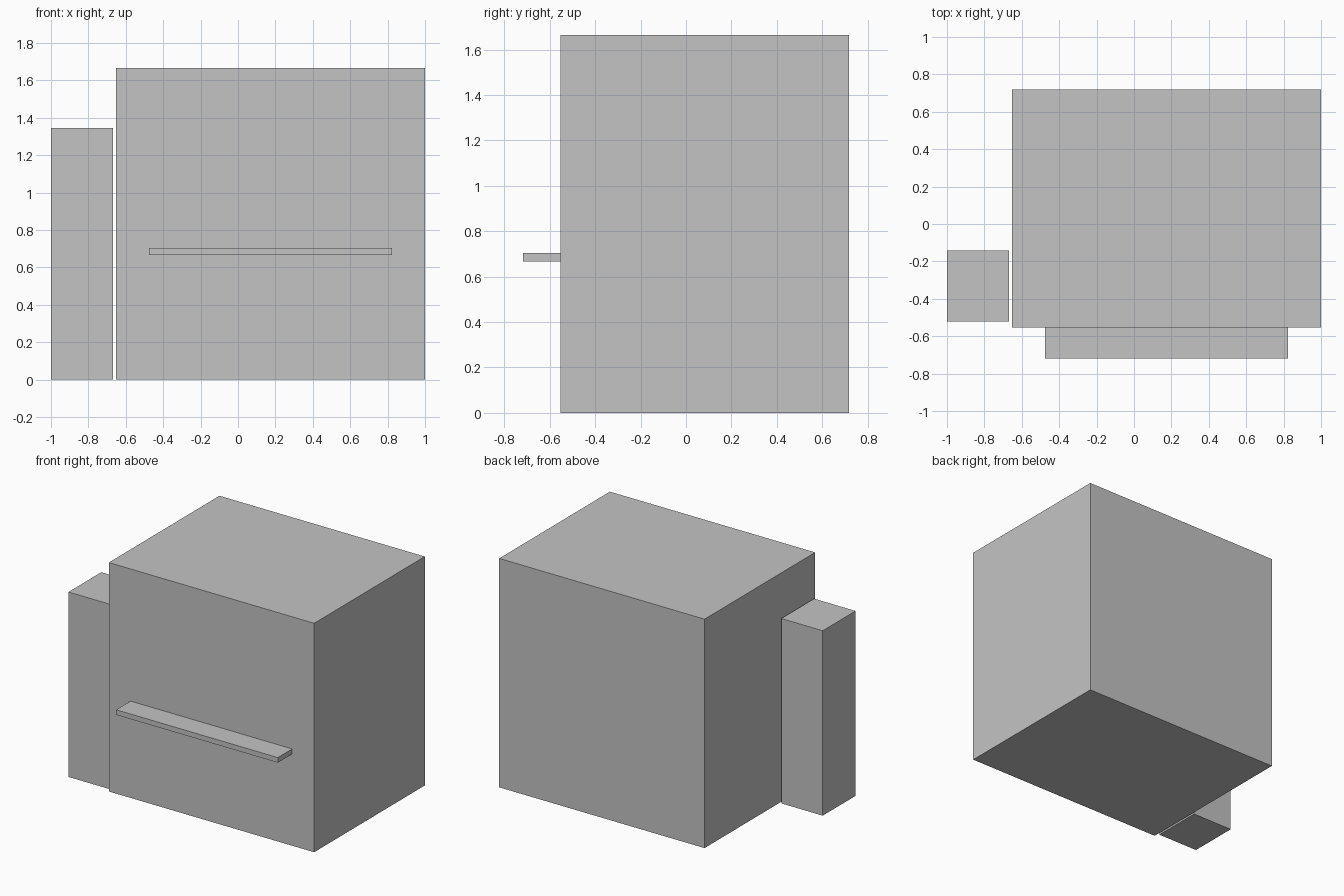
import bpy
from mathutils import Vector

cube = bpy.data.objects.get("Cube")
if cube:
    bpy.data.objects.remove(cube, do_unlink=True)

# One plain grey for everything
grey = bpy.data.materials.new("plain_grey")
grey.use_nodes = True
colour = (0.55, 0.55, 0.55, 1)
grey.diffuse_color = colour
grey.node_tree.nodes["Principled BSDF"].inputs["Base Color"].default_value = colour


def box(name, low, high):
    """Add a box that spans two opposite corners."""
    low, high = Vector(low), Vector(high)
    bpy.ops.mesh.primitive_cube_add(size=1, location=(low + high) / 2)
    obj = bpy.context.object
    obj.name = name
    obj.scale = high - low
    bpy.ops.object.transform_apply(location=False, rotation=False, scale=True)
    obj.data.materials.append(grey)
    return obj


# Large main block
box("main_body", (-0.652, -0.553, 0), (1, 0.718, 1.665))
# Narrow free-standing block beside it
box("side_block", (-1, -0.52, 0), (-0.667, -0.143, 1.345))
# Thin ledge across the front
box("front_ledge", (-0.477, -0.718, 0.667), (0.823, -0.553, 0.704))
